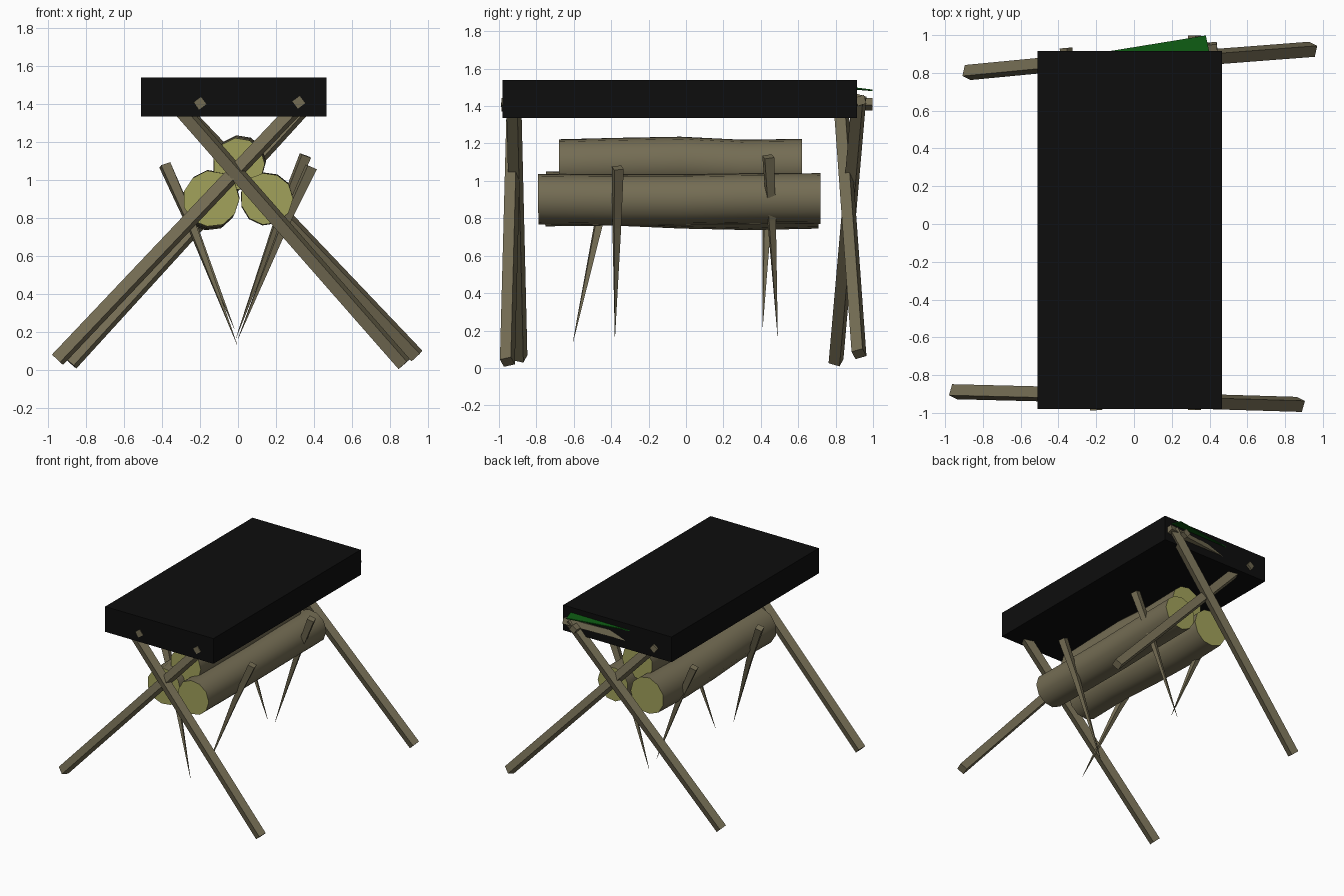
import bpy, bmesh, math, random
from mathutils import Vector

if "Cube" in bpy.data.objects:
    bpy.data.objects.remove(bpy.data.objects["Cube"])

random.seed(4)


def mat(name, rgb):
    m = bpy.data.materials.new(name)
    m.diffuse_color = (*rgb, 1)
    m.use_nodes = True
    m.node_tree.nodes["Principled BSDF"].inputs["Base Color"].default_value = m.diffuse_color
    return m


BARK = mat("brown_wood", (0.175, 0.152, 0.088))
CUT = mat("cut_wood", (0.36, 0.36, 0.105))
BLACK = mat("black_cover", (0.004, 0.004, 0.004))
GREEN = mat("leaf_green", (0.004, 0.1, 0.006))


def finish(bm, name, mats):
    bmesh.ops.recalc_face_normals(bm, faces=bm.faces)
    me = bpy.data.meshes.new(name)
    bm.to_mesh(me)
    bm.free()
    for m in mats:
        me.materials.append(m)
    ob = bpy.data.objects.new(name, me)
    bpy.context.collection.objects.link(ob)
    return ob


def stick(name, pts, radii, sides=4, roll=0.0, mats=(BARK,), smooth=False, jitter=0.0):
    """Capped tube along pts; a second material goes on the end caps."""
    bm = bmesh.new()
    pts = [Vector(p) for p in pts]
    d = (pts[-1] - pts[0]).normalized()
    ref = Vector((0, 0, 1)) if abs(d.y) > 0.8 else Vector((0, 1, 0))
    u = d.cross(ref).normalized()
    v = d.cross(u)
    wob = [1 + random.uniform(-jitter, jitter) for _ in range(sides)]
    rings = []
    for p, r in zip(pts, radii):
        ring = []
        for i in range(sides):
            a = roll + 2 * math.pi * i / sides
            ring.append(bm.verts.new(p + (u * math.cos(a) + v * math.sin(a)) * r * wob[i]))
        rings.append(ring)
    for a, b in zip(rings, rings[1:]):
        for i in range(sides):
            j = (i + 1) % sides
            bm.faces.new((a[i], a[j], b[j], b[i])).smooth = smooth
    for ring in (rings[0], rings[-1]):
        bm.faces.new(ring).material_index = len(mats) - 1
    return finish(bm, name, mats)


# Roof cover
bm = bmesh.new()
bmesh.ops.create_cube(bm, size=1)
for vert in bm.verts:
    c = vert.co
    vert.co = (-0.0225 + c.x * 0.975, -0.0325 + c.y * 1.895, 1.4375 + c.z * 0.205)
finish(bm, "roof_cover", [BLACK])

# Crossed legs
legs = {
    "front_left_leg": ((-0.95, -0.888, 0.055), (0.32, -0.92, 1.395)),
    "front_right_leg": ((0.875, -0.955, 0.032), (-0.29, -0.92, 1.36)),
    "back_left_leg": ((-0.88, 0.802, 0.036), (0.40, 0.925, 1.44)),
    "back_right_leg": ((0.942, 0.925, 0.075), (-0.30, 0.83, 1.38)),
}
for n, (a, b) in legs.items():
    stick(n, (a, b), (0.044, 0.044), roll=math.radians(25))

# Roof poles, whose ends poke out of the cover
stick("right_roof_pole", ((0.32, -0.986, 1.41), (0.32, 0.998, 1.41)), (0.034, 0.034), roll=0.15)
stick("left_roof_pole", ((-0.2, -0.986, 1.405), (-0.36, 0.932, 1.41)), (0.034, 0.034), roll=0.15)
stick("back_roof_stick", ((0.44, 0.935, 1.43), (-0.1, 0.885, 1.415)), (0.034, 0.034), roll=0.5)

# Leaf edge sticking out at the back
bm = bmesh.new()
tri = [bm.verts.new(p) for p in ((-0.15, 0.912, 1.495), (0.38, 0.998, 1.488), (0.40, 0.905, 1.5))]
ext = bmesh.ops.extrude_face_region(bm, geom=[bm.faces.new(tri)])
for g in ext["geom"]:
    if isinstance(g, bmesh.types.BMVert):
        g.co.z -= 0.008
finish(bm, "roof_leaf", [GREEN])

# Stacked logs
logs = {
    "left_log": (-0.145, 0.893, -0.75, 0.71, 0.148, (0.008, 0.012, -0.004, -0.012, -0.004)),
    "right_log": (0.15, 0.903, -0.79, 0.72, 0.138, (0.0, -0.004, -0.004, 0.002, 0.004)),
    "top_log": (0.008, 1.093, -0.68, 0.62, 0.138, (-0.008, 0.0, 0.006, -0.01, -0.006)),
}
for n, (x, z, y0, y1, r, w) in logs.items():
    pts = [(x + k * 0.5, y0 + (y1 - y0) * i / 4, z + k) for i, k in enumerate(w)]
    stick(n, pts, [r] * 5, sides=11, mats=(BARK, CUT), smooth=True, jitter=0.02)

# Pointed stakes cradling the logs
stakes = {
    "front_right_stake": ((0.385, -0.365, 1.07), (0.0, -0.38, 0.165)),
    "back_right_stake": ((0.355, 0.44, 1.13), (-0.01, 0.49, 0.17)),
    "front_left_stake": ((-0.385, -0.40, 1.08), (-0.005, -0.605, 0.135)),
    "back_left_stake": ((-0.385, 0.445, 1.08), (-0.02, 0.41, 0.22)),
}
for n, (a, b) in stakes.items():
    mid = Vector(a).lerp(Vector(b), 0.35)
    mid.x *= 0.95
    stick(n, (a, mid, b), (0.037, 0.027, 0.001), roll=math.radians(30))
